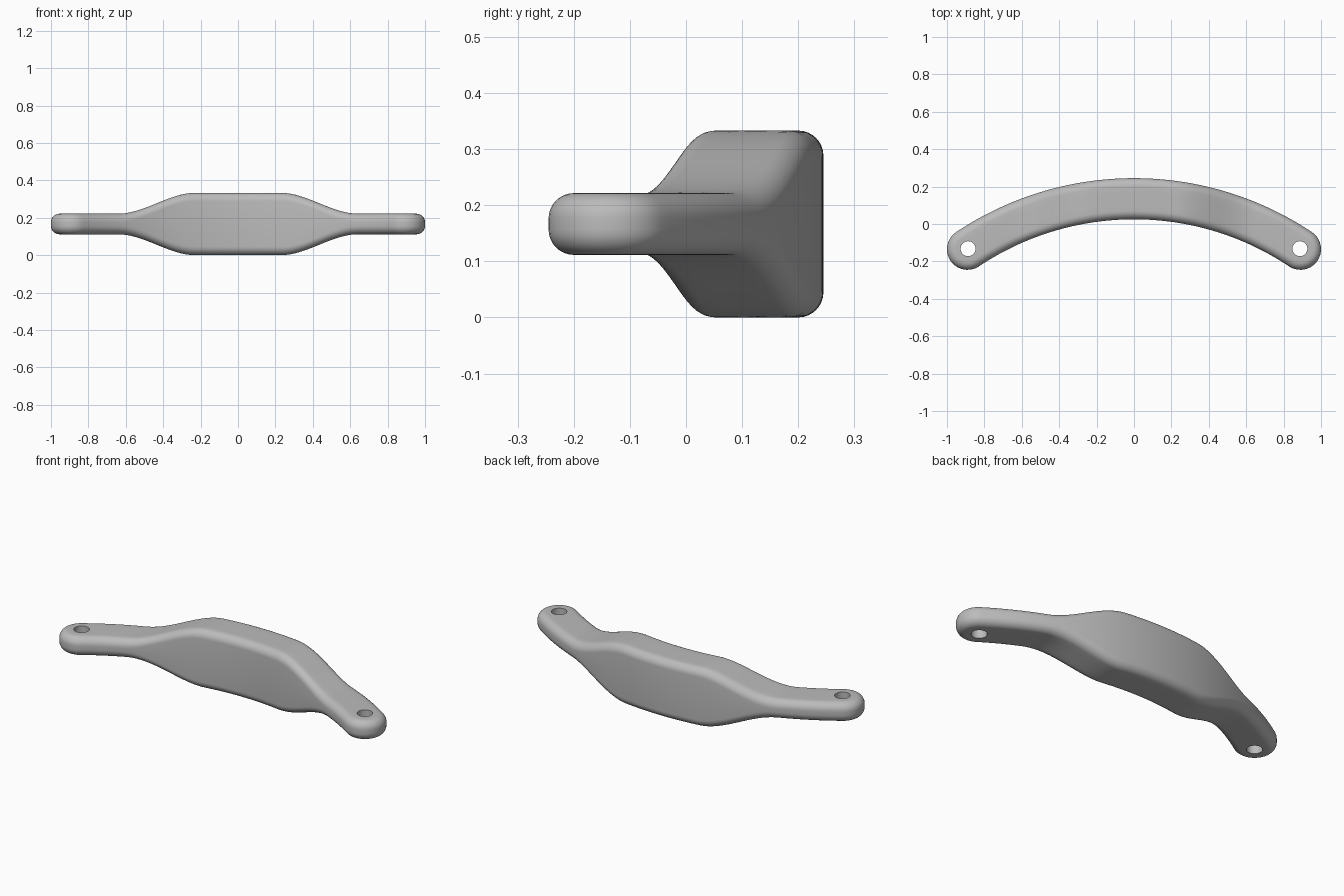
import bpy, bmesh
from math import sin, cos, pi, asin

cube = bpy.data.objects.get("Cube")
if cube:
    bpy.data.objects.remove(cube)

MID_Z = 0.1665               # height of the symmetry plane
END_X, END_Y = 0.89, -0.135  # centre of each rounded end
ARC_R = 1.602                # radius of the bowed centreline
ARC_CY = 0.135 - ARC_R
HALF_W, FILLET = 0.11, 0.045
SWEEP = asin(END_X / ARC_R)

grey = bpy.data.materials.new("plain grey")
grey.use_nodes = True
grey.diffuse_color = (0.5, 0.5, 0.5, 1)
grey.node_tree.nodes["Principled BSDF"].inputs["Base Color"].default_value = (0.5, 0.5, 0.5, 1)


def half_height(x):
    """Slim ends that swell smoothly into the tall grip."""
    t = min(max((0.64 - abs(x)) / (0.64 - 0.23), 0), 1)
    return 0.055 + 0.1115 * t * t * (3 - 2 * t)


def outline(w, steps=80, cap=20):
    """Plan outline: a bowed strip of half width w with round ends."""
    pts = []
    for side in (1, -1):
        for i in range(steps + 1):
            a = side * SWEEP * (2 * i / steps - 1)
            r = ARC_R + side * w
            pts.append((r * sin(a), ARC_CY + r * cos(a)))
        for i in range(1, cap):
            a = pi / 2 - side * SWEEP - pi * i / cap
            if side < 0:
                a = -pi / 2 + SWEEP - pi * i / cap - pi + pi / 2 + pi / 2
            pts.append((side * END_X + w * cos(a), END_Y + w * sin(a)))
    return pts


# Cross-section as (half width, drop below the top) from the crown to the side
section = [(0, 0), (0.035, 0)]
section += [(HALF_W - FILLET * (1 - sin(k * pi / 16)), FILLET * (1 - cos(k * pi / 16)))
            for k in range(9)]

# Handle body
bm = bmesh.new()
rings = []
for sign, rows in ((1, section), (-1, section[::-1])):
    for w, drop in rows:
        rings.append([bm.verts.new((x, y, MID_Z + sign * (half_height(x) - drop)))
                      for x, y in outline(w)])
for a, b in zip(rings, rings[1:]):
    for i in range(len(a)):
        j = (i + 1) % len(a)
        bm.faces.new((a[i], a[j], b[j], b[i]))
bmesh.ops.remove_doubles(bm, verts=bm.verts, dist=0.0001)
bmesh.ops.recalc_face_normals(bm, faces=bm.faces)
mesh = bpy.data.meshes.new("handle")
bm.to_mesh(mesh)
bm.free()
handle = bpy.data.objects.new("handle", mesh)
bpy.context.collection.objects.link(handle)
mesh.materials.append(grey)

# Screw holes through both ends
for name, side in (("left_hole_cutter", 1), ("right_hole_cutter", -1)):
    bpy.ops.mesh.primitive_cylinder_add(vertices=48, radius=0.04, depth=0.5,
                                        location=(side * 0.887, END_Y + 0.003, MID_Z))
    cutter = bpy.context.object
    cutter.name = name
    cutter.data.materials.append(grey)
    cutter.hide_render = True
    cutter.hide_set(True)
    mod = handle.modifiers.new(name, "BOOLEAN")
    mod.operation, mod.solver, mod.object = "DIFFERENCE", "EXACT", cutter

bpy.ops.object.select_all(action="DESELECT")
bpy.context.view_layer.objects.active = handle
handle.select_set(True)
for mod in list(handle.modifiers):
    bpy.ops.object.modifier_apply(modifier=mod.name)
for cutter in [o for o in bpy.data.objects if o.name.endswith("hole_cutter")]:
    bpy.data.objects.remove(cutter)
bpy.ops.object.shade_smooth_by_angle(angle=pi / 5)
